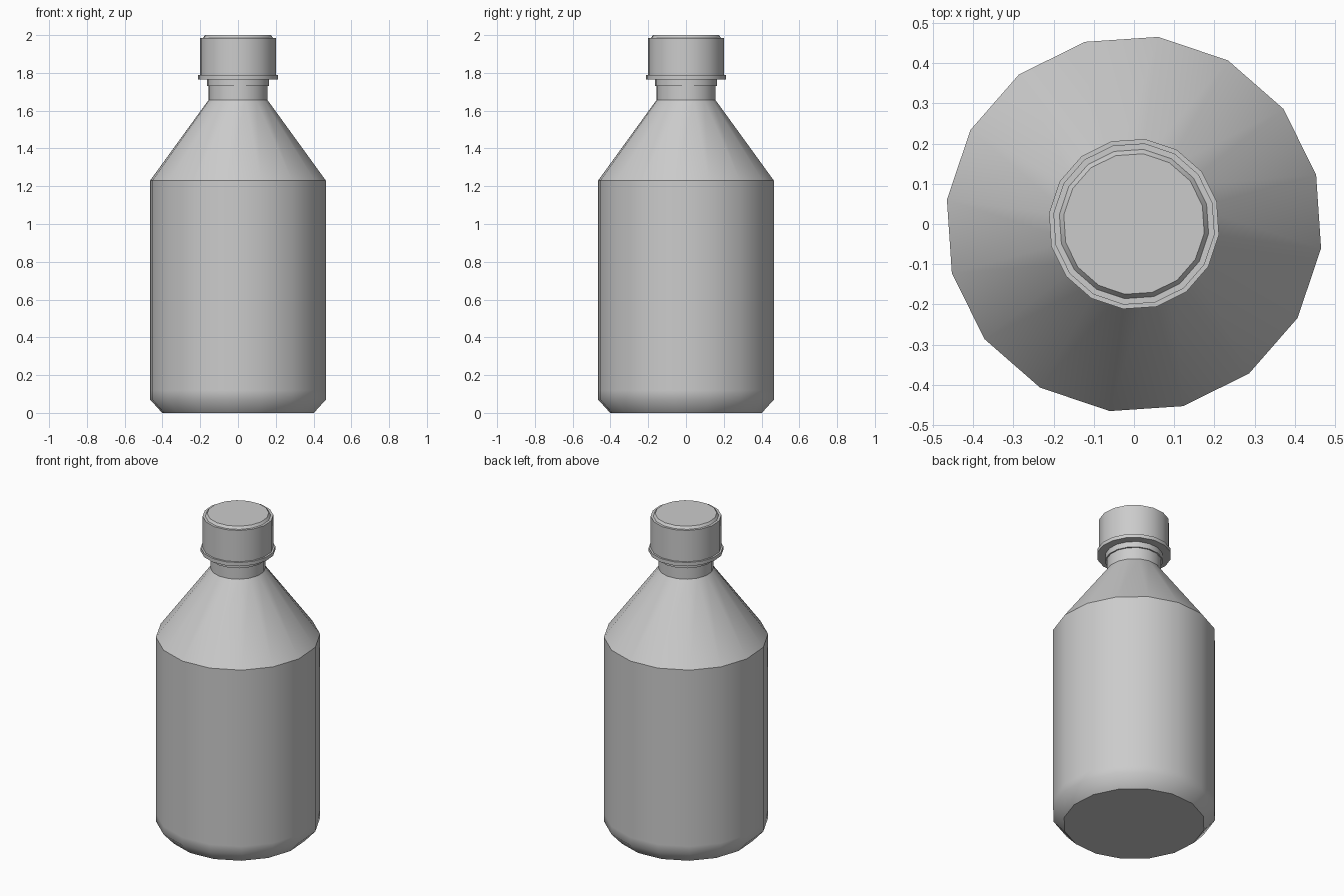
import bpy, bmesh, math

if "Cube" in bpy.data.objects:
    bpy.data.objects.remove(bpy.data.objects["Cube"])

SIDES = 16
TURN = math.radians(-7.4)


def lathe(name, profile):
    """Closed 16-sided turned solid; profile = (radius, height, sharp ring?)."""
    bm = bmesh.new()
    rings = []
    for r, z, _ in profile:
        rings.append([bm.verts.new((r * math.cos(TURN + math.tau * i / SIDES),
                                    r * math.sin(TURN + math.tau * i / SIDES), z))
                      for i in range(SIDES)])
    for a, b in zip(rings, rings[1:]):
        for i in range(SIDES):
            j = (i + 1) % SIDES
            bm.faces.new((a[i], a[j], b[j], b[i])).smooth = True
    bm.faces.new(rings[0][::-1])
    bm.faces.new(rings[-1])
    for ring, (_, _, sharp) in zip(rings, profile):
        for i in range(SIDES):
            bm.edges.get((ring[i], ring[(i + 1) % SIDES])).smooth = not sharp
    bmesh.ops.recalc_face_normals(bm, faces=bm.faces)
    mesh = bpy.data.meshes.new(name)
    bm.to_mesh(mesh)
    bm.free()
    obj = bpy.data.objects.new(name, mesh)
    bpy.context.collection.objects.link(obj)
    return obj


# Bottle body: softened base, straight wall, sloping shoulder, neck, collar
lathe("bottle_body", [
    (0.405, 0.0, True),
    (0.469, 0.07, False),
    (0.469, 0.12, False),
    (0.469, 1.23, True),
    (0.157, 1.657, True),
    (0.157, 1.73, True),
    (0.165, 1.73, True),
    (0.165, 1.765, True),
])

# Screw cap: lower flange, straight wall, small raised top
lathe("bottle_cap", [
    (0.213, 1.765, True),
    (0.213, 1.788, True),
    (0.202, 1.788, True),
    (0.202, 1.985, True),
    (0.187, 1.985, True),
    (0.176, 2.0, True),
])
